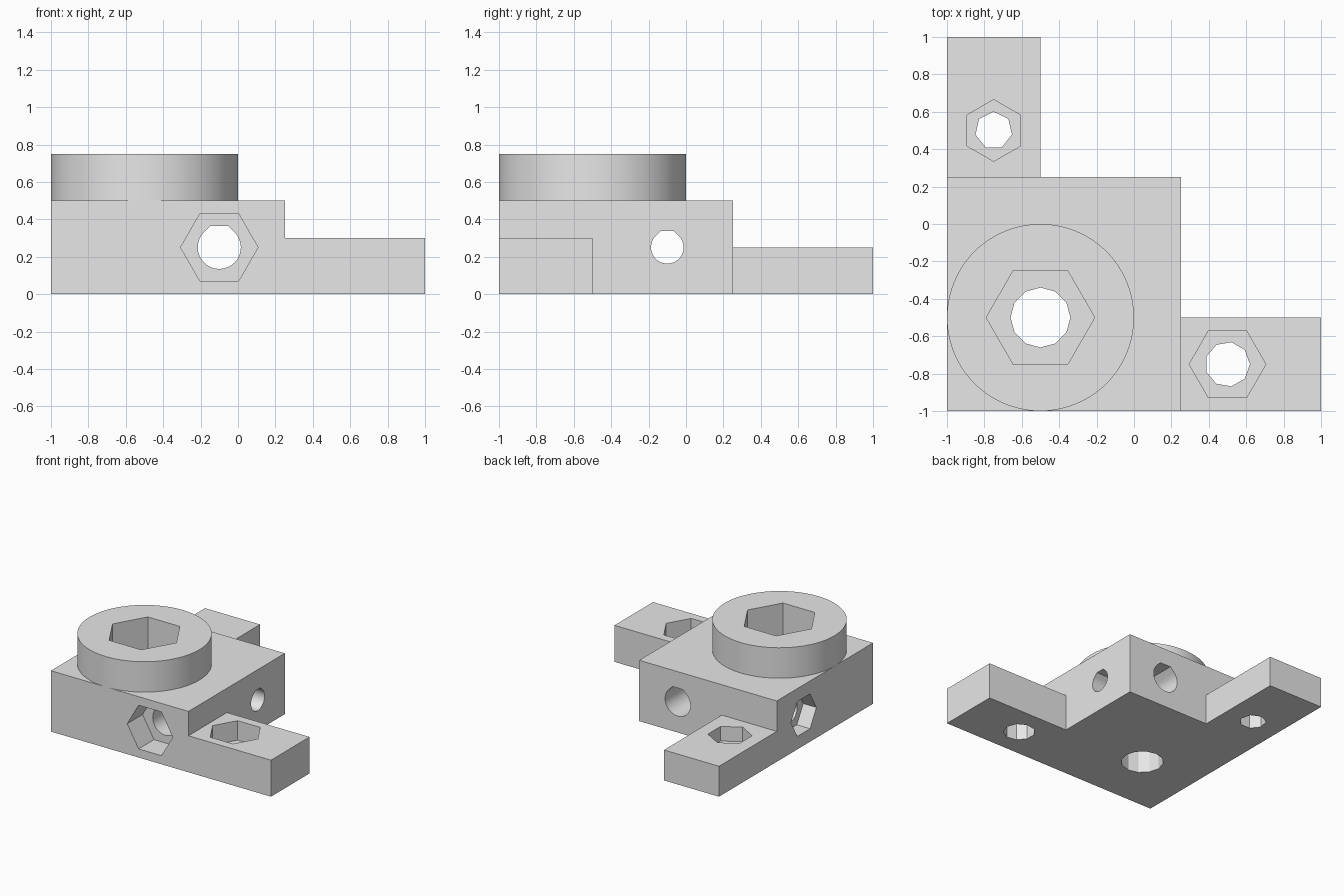
import bpy
import math
from mathutils import Matrix, Vector

cube = bpy.data.objects.get("Cube")
if cube:
    bpy.data.objects.remove(cube, do_unlink=True)

grey = bpy.data.materials.new("plain grey")
grey.use_nodes = True
grey.diffuse_color = (0.8, 0.8, 0.8, 1)
grey.node_tree.nodes["Principled BSDF"].inputs["Base Color"].default_value = (0.8, 0.8, 0.8, 1)


def ring(sides, radius, turn=0):
    """Regular polygon outline, with its first corner at the turn angle."""
    step = 2 * math.pi / sides
    return [(radius * math.cos(turn + i * step), radius * math.sin(turn + i * step))
            for i in range(sides)]


def flat_top_circle(radius, sides=48):
    """Round hole outline with 45 degree shoulders and a flat roof."""
    arc = [(radius * math.cos(a), radius * math.sin(a))
           for a in (math.radians(135 + 270 * i / sides) for i in range(sides + 1))]
    roof = radius * math.tan(math.pi / 8)
    return arc + [(roof, radius), (-roof, radius)]


def prism(name, outline, start, u, v, depth):
    """Extrude an outline in the u, v plane from start along u x v."""
    u, v, start = Vector(u), Vector(v), Vector(start)
    w = u.cross(v) * depth
    n = len(outline)
    base = [start + u * a + v * b for a, b in outline]
    faces = [list(range(n))[::-1], list(range(n, 2 * n))]
    faces += [[i, (i + 1) % n, n + (i + 1) % n, n + i] for i in range(n)]
    mesh = bpy.data.meshes.new(name)
    mesh.from_pydata(base + [p + w for p in base], [], faces)
    mesh.materials.append(grey)
    obj = bpy.data.objects.new(name, mesh)
    bpy.context.collection.objects.link(obj)
    return obj


X, Y, Z, BACK = (1, 0, 0), (0, 1, 0), (0, 0, 1), (0, -1, 0)


def box(name, x0, x1, y0, y1, height):
    return prism(name, [(x0, y0), (x1, y0), (x1, y1), (x0, y1)], (0, 0, 0), X, Y, height)


def combine(target, tool, operation):
    mod = target.modifiers.new(tool.name, 'BOOLEAN')
    mod.operation = operation
    mod.solver = 'EXACT'
    mod.object = tool
    bpy.context.view_layer.objects.active = target
    bpy.ops.object.modifier_apply(modifier=mod.name)
    bpy.data.objects.remove(tool, do_unlink=True)


# Solid body: main block, two mounting arms and the round boss
body = box("bracket_body", -1, 0.25, -1, 0.25, 0.5)
combine(body, box("side_arm", 0, 1, -1, -0.5, 0.3), 'UNION')
combine(body, box("rear_arm", -1, -0.5, 0, 1, 0.25), 'UNION')
combine(body, prism("boss", ring(96, 0.5), (-0.5, -0.5, 0.4), X, Y, 0.35), 'UNION')

# Vertical bolt holes with hexagonal nut pockets opening upward
right_angle = math.pi / 2
for x, y, top, depth, hex_r, hole_r, sides, turn in (
        (-0.5, -0.5, 0.75, 0.3, 0.29, 0.16, 12, 0),
        (0.5, -0.75, 0.3, 0.16, 0.205, 0.12, 9, 0),
        (-0.75, 0.5, 0.25, 0.12, 0.165, 0.1, 7, right_angle)):
    combine(body, prism("hole", ring(sides, hole_r, turn), (x, y, -0.1), X, Y, 1), 'DIFFERENCE')
    combine(body, prism("pocket", ring(6, hex_r, turn), (x, y, top - depth), X, Y, depth + 0.1),
            'DIFFERENCE')

# Crossing horizontal bolt holes, with pockets on the front and right faces
for name, start, u, hex_r, hole_r, depth in (
        ("front", (-0.1, -1.1, 0.25), (-1, 0, 0), 0.207, 0.115, 0.2),
        ("side", (-1.1, -0.1, 0.25), Y, 0.165, 0.087, 0.12)):
    # Mirroring the outline sideways leaves it unchanged
    combine(body, prism(name + "_hole", flat_top_circle(hole_r), start, u, Z, 1.6), 'DIFFERENCE')
    combine(body, prism(name + "_pocket", ring(6, hex_r), start, u, Z, depth + 0.1), 'DIFFERENCE')

bpy.ops.object.select_all(action='DESELECT')
body.select_set(True)
bpy.context.view_layer.objects.active = body
bpy.ops.object.shade_smooth_by_angle(angle=math.radians(20))
